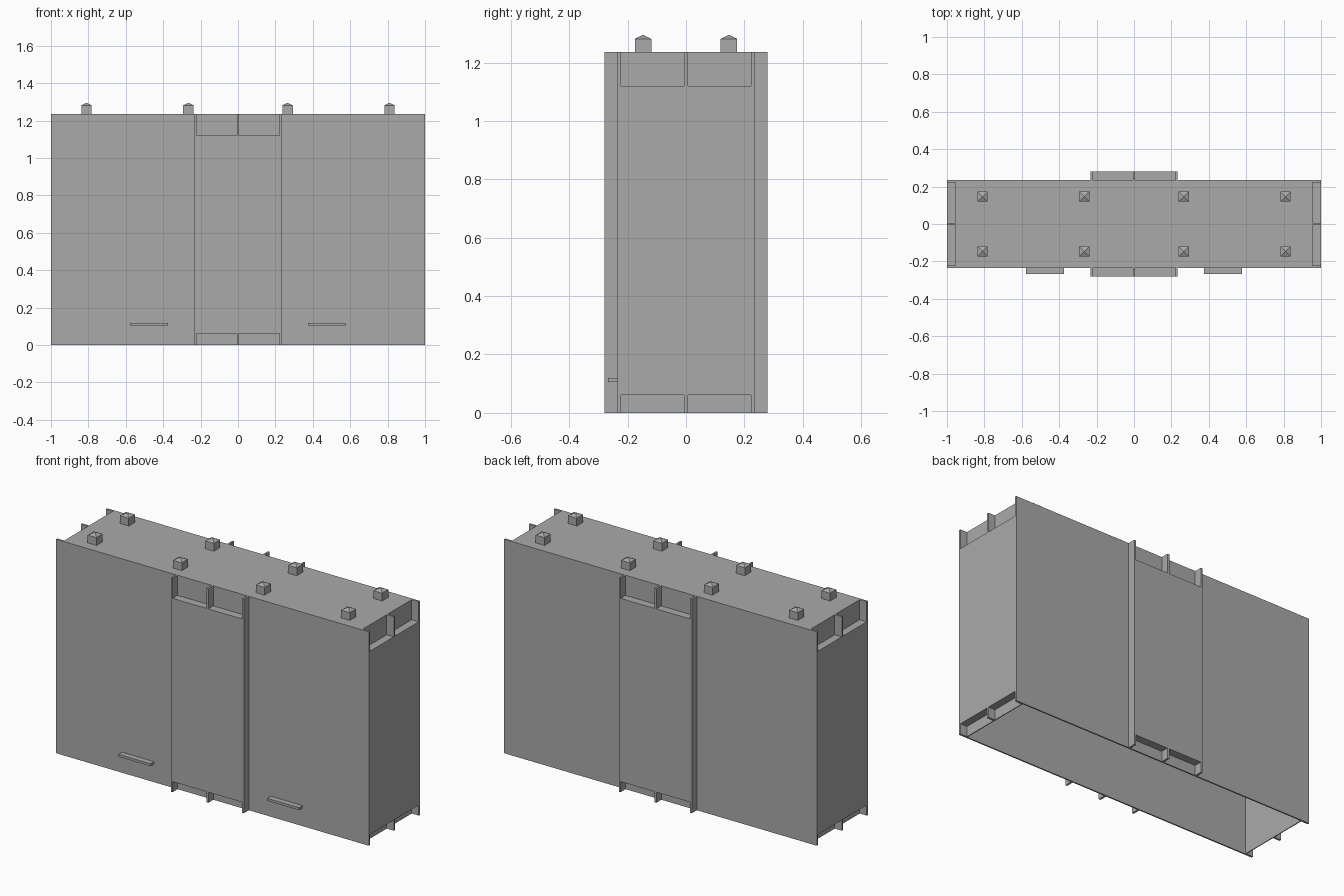
import bpy
import bmesh
from mathutils import Matrix, Vector

if "Cube" in bpy.data.objects:
    bpy.data.objects.remove(bpy.data.objects["Cube"], do_unlink=True)

HEIGHT = 1.236
HALF_X, HALF_Y = 1.0, 0.234      # main cabinet
BAY_X, BAY_Y = 0.233, 0.28       # raised bay on front and back
POCKET_IN, POCKET_OUT = 0.006, 0.222
DEPTH_X = 0.955                  # back wall of the end pockets

grey = bpy.data.materials.new("plain grey")
grey.use_nodes = True
colour = (0.4, 0.4, 0.4, 1)
grey.diffuse_color = colour
grey.node_tree.nodes["Principled BSDF"].inputs["Base Color"].default_value = colour


def add_box(bm, low, high):
    low, high = Vector(low), Vector(high)
    size = Matrix.Diagonal((*(high - low), 1))
    return bmesh.ops.create_cube(bm, size=1, matrix=Matrix.Translation((low + high) / 2) @ size)


def make_object(name, bm):
    bmesh.ops.recalc_face_normals(bm, faces=bm.faces)
    mesh = bpy.data.meshes.new(name)
    bm.to_mesh(mesh)
    bm.free()
    mesh.materials.append(grey)
    obj = bpy.data.objects.new(name, mesh)
    bpy.context.collection.objects.link(obj)
    return obj


# Cabinet body: cross-shaped outline pulled up to full height
corner = [(HALF_X, HALF_Y), (BAY_X, HALF_Y), (BAY_X, BAY_Y)]
outline = (corner + [(-x, y) for x, y in reversed(corner)]
           + [(-x, -y) for x, y in corner] + [(x, -y) for x, y in reversed(corner)])
bm = bmesh.new()
base = bm.faces.new([bm.verts.new((x, y, 0)) for x, y in outline])
raised = bmesh.ops.extrude_face_region(bm, geom=[base], use_keep_orig=True)
bmesh.ops.translate(bm, vec=(0, 0, HEIGHT),
                    verts=[v for v in raised["geom"] if isinstance(v, bmesh.types.BMVert)])
body = make_object("cabinet_body", bm)

# Cutter: open-bottomed hollow plus the paired pockets at top and bottom
bm = bmesh.new()
add_box(bm, (-0.95, -0.226, -0.1), (0.95, 0.226, HEIGHT - 0.01))
for z0, z1 in ((-0.1, 0.061), (1.12, HEIGHT + 0.1)):
    for side in (-1, 1):
        for half in (-1, 1):
            a, b = sorted((half * POCKET_IN, half * POCKET_OUT))
            x0, x1 = sorted((side * DEPTH_X, side * 1.1))
            add_box(bm, (x0, a, z0), (x1, b, z1))
            y0, y1 = sorted((side * HALF_Y, side * 0.4))
            add_box(bm, (a, y0, z0), (b, y1, z1))
cutter = make_object("pocket_cutter", bm)
cutter.hide_render = True

cut = body.modifiers.new("pockets", "BOOLEAN")
cut.operation = "DIFFERENCE"
cut.solver = "EXACT"
cut.object = cutter
bpy.context.view_layer.objects.active = body
bpy.ops.object.modifier_apply(modifier=cut.name)
bpy.data.objects.remove(cutter, do_unlink=True)

# Roof pegs with low pyramid caps
for row, y in (("front", -0.147), ("back", 0.147)):
    for column, x in enumerate((-0.81, -0.265, 0.265, 0.81), 1):
        bm = bmesh.new()
        add_box(bm, (x - 0.028, y - 0.028, HEIGHT), (x + 0.028, y + 0.028, 1.281))
        top = max(bm.faces, key=lambda f: f.calc_center_median().z)
        tip = bmesh.ops.poke(bm, faces=[top])["verts"][0]
        tip.co.z = 1.295
        make_object(f"roof_peg_{row}_{column}", bm)

# Door handles on the front
for name, x in (("right_handle", -0.475), ("left_handle", 0.475)):
    bm = bmesh.new()
    add_box(bm, (x - 0.102, -0.267, 0.105), (x + 0.102, -HALF_Y, 0.119))
    make_object(name, bm)
